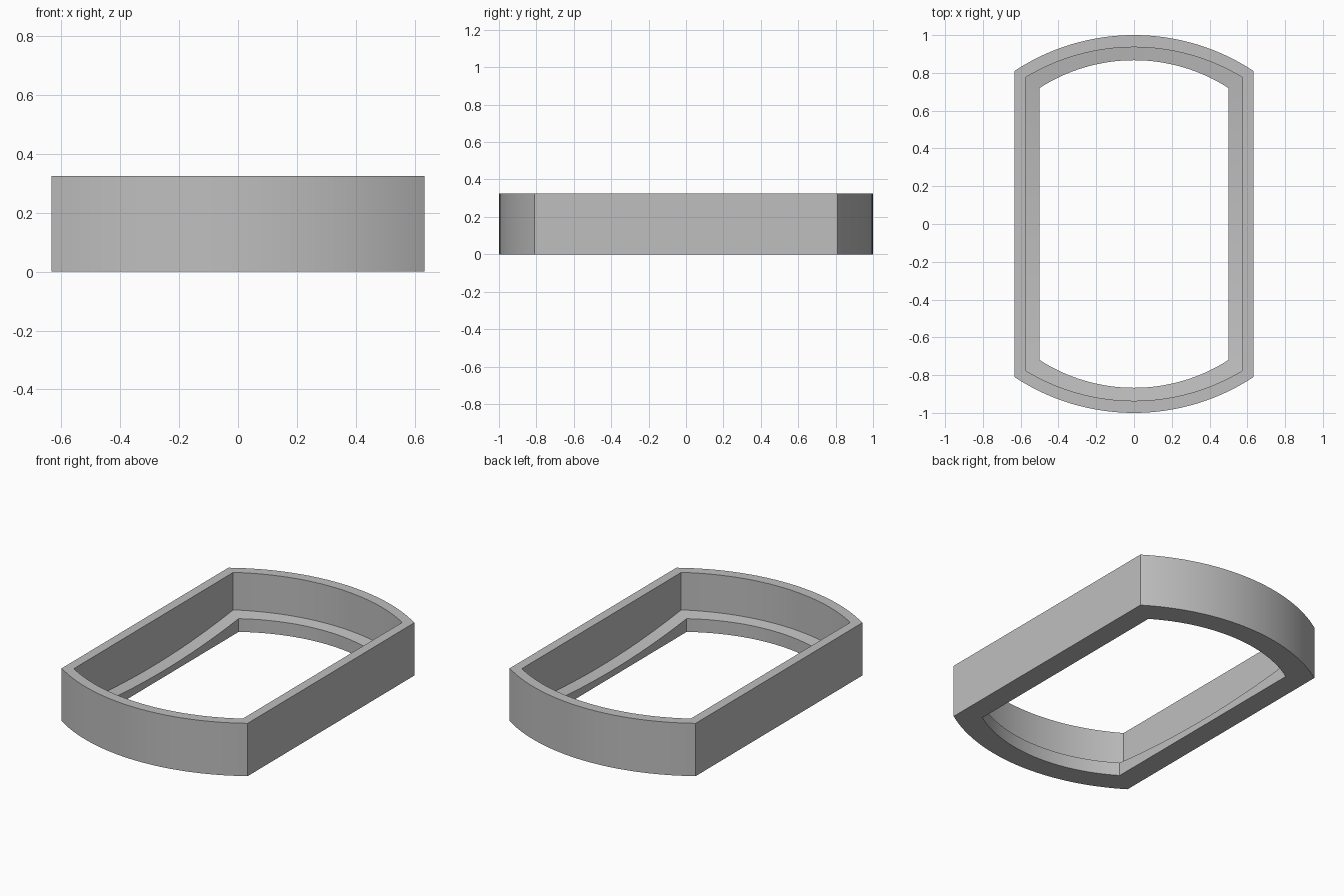
import bpy, bmesh, math

cube = bpy.data.objects.get("Cube")
if cube:
    bpy.data.objects.remove(cube, do_unlink=True)

HEIGHT = 0.325
ARC_STEPS = 32
SIDE_STEPS = 16


def outline(half_width, corner_y, apex_y):
    """Closed loop: bowed ends joined by straight sides."""
    sag = apex_y - corner_y
    radius = (half_width ** 2 + sag ** 2) / (2 * sag)
    sweep = math.asin(half_width / radius)
    half = []
    for i in range(ARC_STEPS):
        a = sweep * (1 - 2 * i / ARC_STEPS)
        half.append((radius * math.sin(a), apex_y - radius + radius * math.cos(a)))
    for i in range(SIDE_STEPS):
        half.append((-half_width, corner_y * (1 - 2 * i / SIDE_STEPS)))
    return half + [(-x, -y) for x, y in half]


def dish(x, y):
    """Height of the shallow concave seat."""
    return 0.02 + 0.08 * (x * x + y * y)


outer = outline(0.633, 0.81, 1.0)
wall = outline(0.575, 0.775, 0.936)
opening = outline(0.5, 0.72, 0.867)

# Cross-section rings, from the bottom outside round to the bottom inside
sections = [
    (outer, lambda x, y: 0),
    (outer, lambda x, y: HEIGHT),
    (wall, lambda x, y: HEIGHT),
    (wall, dish),
    (opening, dish),
    (opening, lambda x, y: 0),
]

bm = bmesh.new()
rings = [[bm.verts.new((x, y, z(x, y))) for x, y in loop] for loop, z in sections]
for k, ring in enumerate(rings):
    following = rings[(k + 1) % len(rings)]
    for i in range(len(ring)):
        j = (i + 1) % len(ring)
        bm.faces.new((ring[i], ring[j], following[j], following[i]))
bmesh.ops.recalc_face_normals(bm, faces=bm.faces)

mesh = bpy.data.meshes.new("bezel_frame")
bm.to_mesh(mesh)
bm.free()
frame = bpy.data.objects.new("bezel_frame", mesh)
bpy.context.collection.objects.link(frame)

# Plain grey finish
grey = bpy.data.materials.new("plain_grey")
grey.use_nodes = True
colour = (0.52, 0.52, 0.52, 1)
grey.diffuse_color = colour
grey.node_tree.nodes["Principled BSDF"].inputs["Base Color"].default_value = colour
mesh.materials.append(grey)

# Smooth curved ends, crisp corners
bpy.ops.object.select_all(action="DESELECT")
frame.select_set(True)
bpy.context.view_layer.objects.active = frame
bpy.ops.object.shade_smooth_by_angle(angle=math.radians(25))
